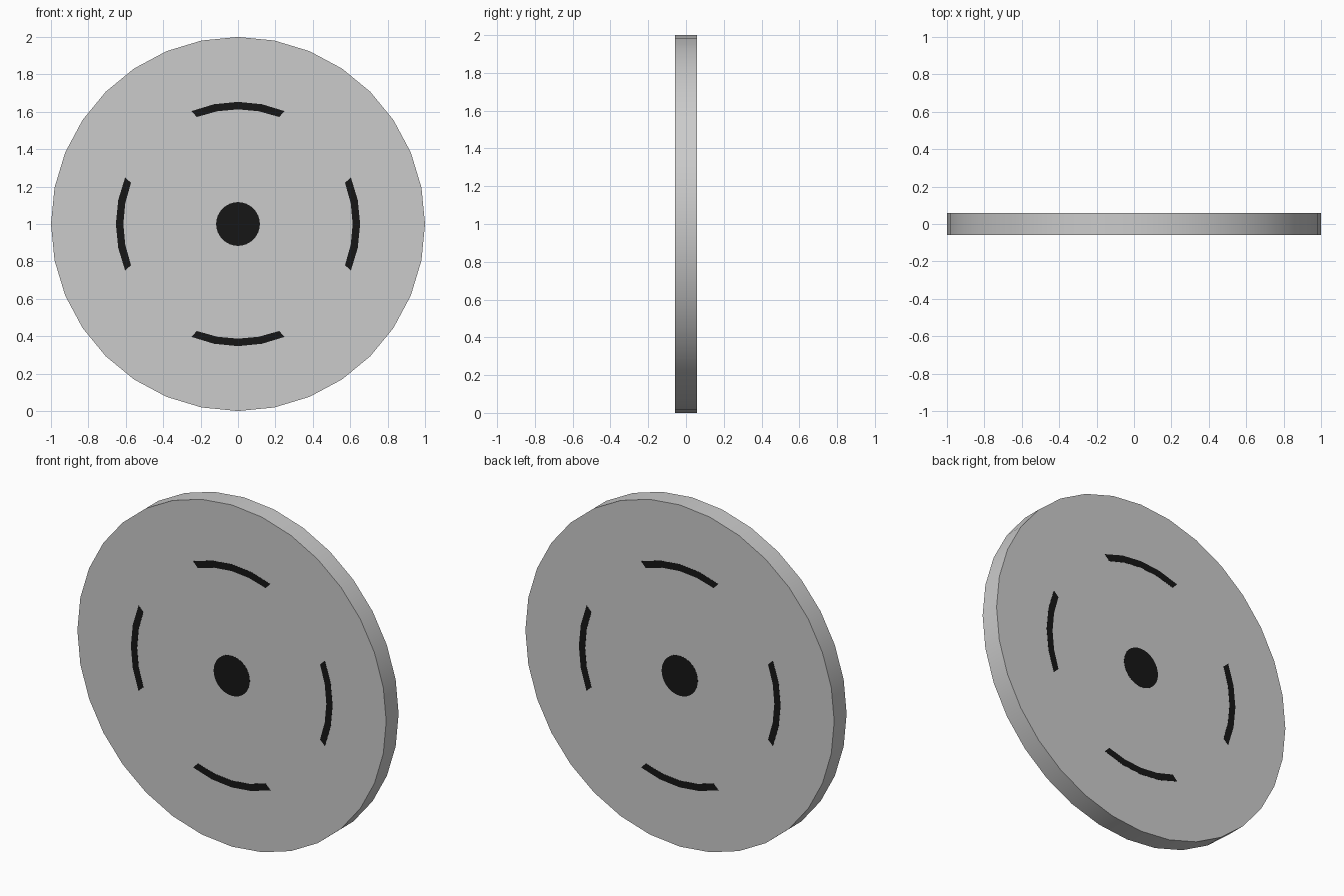
import bpy, bmesh
from math import sin, cos, radians, pi

if "Cube" in bpy.data.objects:
    bpy.data.objects.remove(bpy.data.objects["Cube"])

HALF = 0.0575     # half thickness of the disc
PROUD = 0.001     # inlays sit a hair above the faces

dark = bpy.data.materials.new("dark_inlay")
dark.diffuse_color = (0.008, 0.008, 0.008, 1)
dark.use_nodes = True
dark.node_tree.nodes["Principled BSDF"].inputs["Base Color"].default_value = dark.diffuse_color


def plate(name, outline, y0, y1, mat=None):
    """Extrude an (x, z) outline from y0 to y1, around the disc centre."""
    bm = bmesh.new()
    face = bm.faces.new([bm.verts.new((x, y0, z + 1)) for x, z in outline])
    new = bmesh.ops.extrude_face_region(bm, geom=[face])["geom"]
    for v in new:
        if isinstance(v, bmesh.types.BMVert):
            v.co.y = y1
    bmesh.ops.recalc_face_normals(bm, faces=bm.faces)
    me = bpy.data.meshes.new(name)
    bm.to_mesh(me)
    bm.free()
    ob = bpy.data.objects.new(name, me)
    bpy.context.collection.objects.link(ob)
    if mat:
        me.materials.append(mat)
    bpy.context.view_layer.objects.active = ob
    ob.select_set(True)
    bpy.ops.object.shade_smooth_by_angle(angle=radians(30))
    ob.select_set(False)
    return ob


def circle(r, n=32):
    return [(r * sin(2 * pi * i / n), r * cos(2 * pi * i / n)) for i in range(n)]


def arc(mid, r_in, r_out):
    """Curved slot outline, four segments long."""
    pts = []
    for r, half, order in ((r_out, 22.5, 1), (r_in, 21, -1)):
        for k in (-2, -1, 0, 1, 2):
            a = radians(mid + order * k * half / 2)
            pts.append((r * sin(a), r * cos(a)))
    return pts


# Main disc
plate("disc", circle(1.0), -HALF, HALF)

# Dark hub spot and four arc marks on both faces
for side, s in (("front", -1), ("back", 1)):
    y0, y1 = s * (HALF - 0.002), s * (HALF + PROUD)
    plate(f"hub_spot_{side}", circle(0.117), y0, y1, dark)
    for i in range(4):
        plate(f"arc_mark_{side}_{i + 1}", arc(90 * i, 0.613, 0.653), y0, y1, dark)
